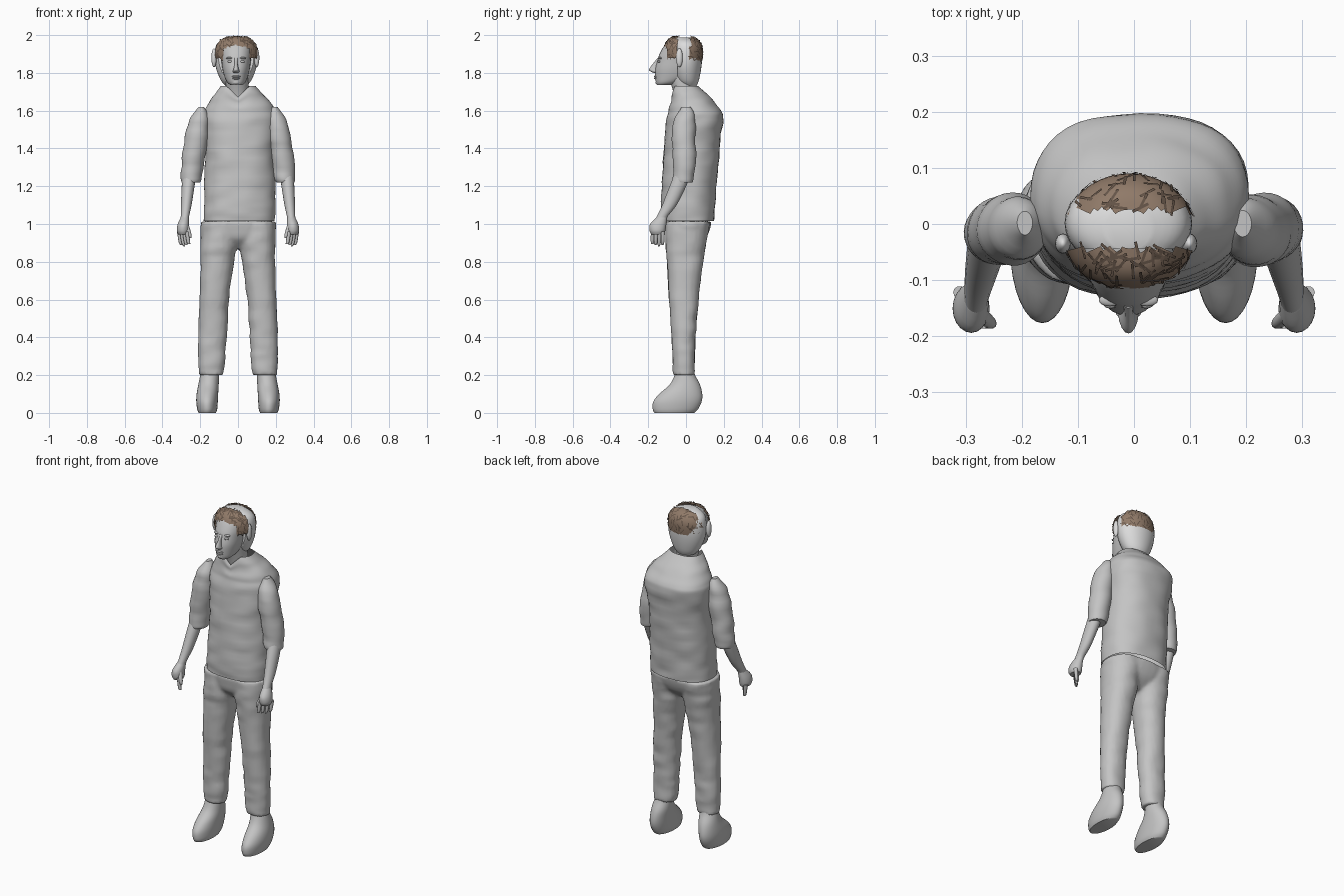
import bpy, bmesh, math, random
from mathutils import Vector, noise

random.seed(4)
if "Cube" in bpy.data.objects:
    bpy.data.objects.remove(bpy.data.objects["Cube"], do_unlink=True)


def material(name, rgb):
    m = bpy.data.materials.new(name)
    m.use_nodes = True
    m.diffuse_color = (*rgb, 1)
    m.node_tree.nodes["Principled BSDF"].inputs["Base Color"].default_value = (*rgb, 1)
    return m


GREY = material("plain grey", (0.55, 0.55, 0.55))
PALE = material("pale grey", (0.72, 0.72, 0.72))
BROWN = material("brown hair", (0.28, 0.195, 0.14))
DARK = material("dark brown hair", (0.13, 0.09, 0.065))


def resample(rings, steps):
    """Smooth curve through the ring values."""
    out = []
    last = len(rings) - 1
    for i in range(last):
        a, b, c, d = (rings[max(0, min(last, i + k))] for k in (-1, 0, 1, 2))
        for s in range(steps):
            t = s / steps
            out.append([0.5 * (2 * q + (r - p) * t + (2 * p - 5 * q + 4 * r - e) * t * t
                               + (3 * q - p - 3 * r + e) * t ** 3)
                        for p, q, r, e in zip(a, b, c, d)])
    return out + [list(rings[-1])]


def loft(bm, rings, n=32, power=2.0, wrinkle=0.0, side=1, top=True, bottom=True, steps=4):
    """Skin horizontal rings given as (z, centre x, centre y, radius x, radius y)."""
    loops = []
    for z, cx, cy, rx, ry in resample(rings, steps):
        loop = []
        for k in range(n):
            a = math.tau * k / n
            c, s = math.cos(a), math.sin(a)
            ux = math.copysign(abs(c) ** (2 / power), c)
            uy = math.copysign(abs(s) ** (2 / power), s)
            x = side * cx + max(rx, 0.002) * ux
            y = cy + max(ry, 0.002) * uy
            w = wrinkle * noise.noise(Vector((x * 9, y * 9, z * 20)))
            loop.append(bm.verts.new((x + w * c, y + w * s, z)))
        loops.append(loop)
    for lo, hi in zip(loops, loops[1:]):
        for k in range(n):
            j = (k + 1) % n
            bm.faces.new((lo[k], lo[j], hi[j], hi[k]))
    if bottom:
        bm.faces.new(loops[0])
    if top:
        bm.faces.new(loops[-1])
    return bm


def make(name, bm, *mats, angle=50):
    bmesh.ops.recalc_face_normals(bm, faces=bm.faces[:])
    me = bpy.data.meshes.new(name)
    bm.to_mesh(me)
    bm.free()
    ob = bpy.data.objects.new(name, me)
    bpy.context.collection.objects.link(ob)
    for m in mats:
        me.materials.append(m)
    bpy.ops.object.select_all(action="DESELECT")
    ob.select_set(True)
    bpy.context.view_layer.objects.active = ob
    bpy.ops.object.shade_smooth_by_angle(angle=math.radians(angle))
    return ob


def ball(name, loc, size, mat):
    bm = bmesh.new()
    bmesh.ops.create_uvsphere(bm, u_segments=16, v_segments=10, radius=1)
    bmesh.ops.scale(bm, vec=size, verts=bm.verts[:])
    bmesh.ops.translate(bm, vec=loc, verts=bm.verts[:])
    return make(name, bm, mat)


# Shirt, with the front of the collar pulled down into a V
bm = loft(bmesh.new(), [
    (1.015, .008, .01, .19, .14), (1.1, .008, .01, .19, .142), (1.25, .01, .02, .186, .145),
    (1.4, .01, .03, .183, .148), (1.55, .01, .047, .197, .15), (1.6, .01, .047, .185, .14),
    (1.65, .008, .032, .158, .115), (1.69, .005, .015, .125, .094), (1.73, 0, 0, .095, .07)],
    n=48, power=2.3, wrinkle=.007, top=False, bottom=False, steps=6)
for v in bm.verts:
    if v.co.y < 0 and v.co.z > 1.6:
        v.co.z -= max(0, .06 - abs(v.co.x)) * (v.co.z - 1.6) / .13
make("shirt", bm, GREY)

# Trousers: two legs fused with the hips
bm = loft(bmesh.new(), [
    (.87, .003, 0, .06, .05), (.92, .003, .002, .15, .1), (.97, .004, .008, .195, .118),
    (1.015, .004, .01, .198, .125)], power=2.3)
for s in (-1, 1):
    loft(bm, [(.2, .142, -.01, .064, .056), (.28, .14, -.012, .071, .06),
              (.4, .136, -.012, .075, .063), (.6, .126, -.012, .078, .078),
              (.8, .109, -.005, .088, .096), (.9, .103, 0, .096, .108),
              (1.01, .1, .01, .097, .118)], power=2.2, wrinkle=.007, side=s)
trousers = make("trousers", bm, GREY)
mod = trousers.modifiers.new("fuse", "REMESH")
mod.mode = "VOXEL"
mod.voxel_size = .012
mod.use_smooth_shade = True

# Arms, hands and shoes
for s, label in ((-1, "right"), (1, "left")):
    make(label + "_sleeve", loft(bmesh.new(), [
        (1.22, .253, -.015, .047, .05), (1.24, .25, -.015, .055, .056),
        (1.3, .241, -.012, .058, .058), (1.4, .228, -.01, .062, .062),
        (1.5, .214, -.01, .06, .062), (1.57, .2, -.003, .046, .05),
        (1.62, .195, 0, .012, .02)], wrinkle=.008, side=s), GREY)
    make(label + "_forearm", loft(bmesh.new(), [
        (1.01, .285, -.14, .024, .034), (1.04, .281, -.126, .022, .029),
        (1.1, .274, -.088, .028, .038), (1.2, .264, -.043, .034, .044),
        (1.26, .258, -.02, .036, .042)], n=20, side=s), GREY)
    make(label + "_palm", loft(bmesh.new(), [
        (.945, .29, -.15, .026, .034), (.965, .291, -.151, .033, .042),
        (1.0, .289, -.147, .03, .043), (1.04, .281, -.126, .02, .026)], n=20, side=s), GREY)
    bm = bmesh.new()
    for t in range(4):
        x, y = .312 - .014 * t, -.122 - .018 * t
        loft(bm, [(.882 + .006 * abs(t - 1), x - .014, y - .004, .004, .004),
                  (.9, x - .008, y - .002, .009, .009),
                  (.96, x, y, .011, .011)], n=10, side=s, steps=3)
    loft(bm, [(.925, .252, -.178, .005, .005), (.945, .257, -.176, .011, .011),
              (1.0, .276, -.16, .014, .014)], n=10, side=s, steps=3)
    make(label + "_fingers", bm, GREY)
    make(label + "_shoe", loft(bmesh.new(), [
        (0, .163, -.062, .046, .105), (.02, .163, -.056, .053, .12),
        (.06, .164, -.045, .057, .128), (.1, .162, -.028, .057, .114),
        (.15, .156, -.006, .054, .08), (.2, .15, -.006, .05, .054),
        (.23, .145, -.008, .048, .048)], side=s), GREY)

# Neck and head
make("neck", loft(bmesh.new(), [
    (1.62, 0, .01, .06, .06), (1.7, -.003, -.005, .06, .062),
    (1.8, -.008, -.03, .06, .07)]), GREY)
make("head", loft(bmesh.new(), [
    (1.735, -.008, -.115, .03, .038), (1.75, -.009, -.095, .048, .064),
    (1.78, -.01, -.068, .062, .095), (1.82, -.01, -.053, .072, .11),
    (1.86, -.01, -.046, .077, .107), (1.9, -.01, -.036, .081, .104),
    (1.95, -.01, -.025, .077, .086), (1.975, -.01, -.02, .045, .055)],
    power=2.15, steps=5), GREY)

# Facial features
make("nose", loft(bmesh.new(), [
    (1.8, -.01, -.158, .013, .012), (1.808, -.01, -.162, .018, .026),
    (1.82, -.01, -.166, .014, .029), (1.85, -.01, -.154, .008, .02),
    (1.88, -.01, -.14, .01, .01)], n=16), GREY)
for z, w in ((1.781, .023), (1.771, .02)):
    ball("lip", (-.01, -.158, z), (w, .012, .006), GREY)
ball("chin", (-.01, -.142, 1.75), (.024, .02, .014), GREY)
for s in (-1, 1):
    ball("eye", (-.01 + s * .032, -.141, 1.86), (.014, .01, .007), GREY)
    ball("brow", (-.01 + s * .033, -.136, 1.878), (.02, .011, .006), GREY)
    ball("ear", (-.014 + s * .113, -.035, 1.88), (.014, .018, .05), PALE)

# Pale shell around the back of the head, cut straight behind the face
bm = loft(bmesh.new(), [
    (1.73, -.01, .015, .055, .04), (1.76, -.01, .008, .08, .06), (1.82, -.01, .003, .105, .077),
    (1.88, -.01, .002, .114, .083), (1.94, -.01, 0, .108, .08), (1.97, -.01, -.005, .085, .062),
    (1.988, -.01, -.008, .04, .04)])
cut = bmesh.ops.bisect_plane(bm, geom=bm.verts[:] + bm.edges[:] + bm.faces[:],
                             plane_co=(0, -.045, 0), plane_no=(0, -1, 0), clear_outer=True)
bmesh.ops.holes_fill(bm, edges=[e for e in bm.edges if e.is_boundary], sides=0)
make("scalp_shell", bm, PALE, angle=40)

# Hair: ragged front and back caps, covered with loose flat locks
bm = loft(bmesh.new(), [
    (1.83, -.008, -.015, .106, .098), (1.88, -.008, -.015, .117, .104),
    (1.93, -.008, -.015, .116, .104), (1.965, -.008, -.015, .098, .09),
    (1.987, -.008, -.015, .07, .065), (1.996, -.008, -.015, .02, .02)], n=40, bottom=False)


def bare(c):
    jag = random.uniform(-.008, .008)
    if c.y < -.045:
        return c.z < (1.938 if abs(c.x + .01) < .066 else 1.875) + jag
    return c.y < .024 or c.z < 1.865 + jag


bmesh.ops.delete(bm, geom=[f for f in bm.faces if bare(f.calc_center_median())], context="FACES")
bm.normal_update()
spots = [(f.calc_center_median(), f.normal.copy()) for f in bm.faces]
for i in range(130):
    p, nrm = random.choice(spots)
    along = nrm.cross(Vector([random.uniform(-1, 1) for _ in range(3)])).normalized()
    wide = nrm.cross(along) * .0025
    a = p + nrm * .001 - along * .016
    b = p + nrm * .003 + along * .016
    a.z, b.z = min(a.z, 1.998), min(b.z, 1.998)
    f = bm.faces.new([bm.verts.new(q) for q in (a - wide, a + wide, b + wide, b - wide)])
    f.material_index = 1
make("hair", bm, BROWN, DARK)
